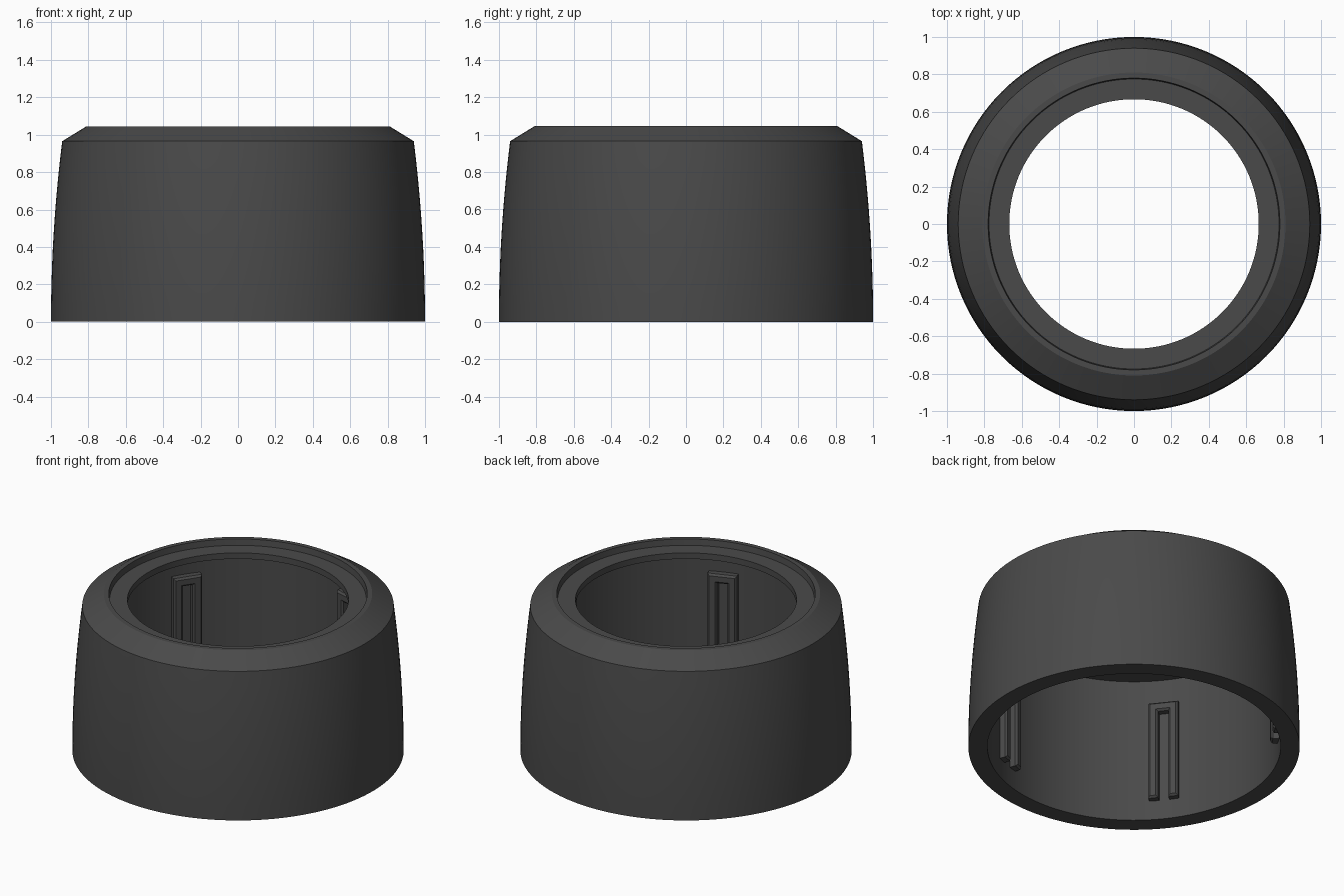
import bpy, bmesh, math
from mathutils import Matrix

if "Cube" in bpy.data.objects:
    bpy.data.objects.remove(bpy.data.objects["Cube"])

charcoal = bpy.data.materials.new("charcoal plastic")
charcoal.diffuse_color = (0.068, 0.068, 0.068, 1)
charcoal.use_nodes = True
charcoal.node_tree.nodes["Principled BSDF"].inputs["Base Color"].default_value = charcoal.diffuse_color

WALL = 0.885      # inner wall radius
CLIPS = 5
SEGMENTS = 128


def finish(bm, name):
    bmesh.ops.recalc_face_normals(bm, faces=bm.faces)
    mesh = bpy.data.meshes.new(name)
    bm.to_mesh(mesh)
    bm.free()
    mesh.materials.append(charcoal)
    obj = bpy.data.objects.new(name, mesh)
    bpy.context.collection.objects.link(obj)
    bpy.ops.object.select_all(action='DESELECT')
    obj.select_set(True)
    bpy.context.view_layer.objects.active = obj
    bpy.ops.object.shade_smooth_by_angle(angle=math.radians(20))
    return obj


# Shell: curved outer wall, chamfered rim, recessed lip and straight inner wall
outer = [(1 - 0.06 * (i / 10) ** 2, 0.965 * i / 10) for i in range(11)]
profile = outer + [(0.81, 1.045), (0.78, 1.045), (0.775, 1.005),
                   (0.667, 1.005), (0.667, 0.965), (WALL, 0.965), (WALL, 0)]
bm = bmesh.new()
rings = []
for r, z in profile:
    rings.append([bm.verts.new((r * math.cos(2 * math.pi * k / SEGMENTS),
                                r * math.sin(2 * math.pi * k / SEGMENTS), z))
                  for k in range(SEGMENTS)])
for a, b in zip(rings, rings[1:] + rings[:1]):
    for k in range(SEGMENTS):
        n = (k + 1) % SEGMENTS
        bm.faces.new((a[k], a[n], b[n], b[k]))
finish(bm, "shell_ring")

# Clips: bevelled inverted-U ribs spaced around the inner wall
U = [(-0.092, 0.13), (-0.032, 0.13), (-0.032, 0.73), (0.032, 0.73),
     (0.032, 0.13), (0.092, 0.13), (0.092, 0.79), (-0.092, 0.79)]
for i in range(CLIPS):
    bm = bmesh.new()
    face = bm.faces.new([bm.verts.new((WALL + 0.01, y, z)) for y, z in U])
    ext = bmesh.ops.extrude_face_region(bm, geom=[face])
    front = [v for v in ext["geom"] if isinstance(v, bmesh.types.BMVert)]
    bmesh.ops.translate(bm, verts=front, vec=(-0.06, 0, 0))
    edges = [e for e in bm.edges if all(v in front for v in e.verts)]
    bmesh.ops.bevel(bm, geom=edges, offset=0.012, segments=1, affect='EDGES')
    turn = Matrix.Rotation(math.radians(2 + 360 / CLIPS * i), 4, 'Z')
    bmesh.ops.transform(bm, matrix=turn, verts=bm.verts)
    finish(bm, f"inner_clip_{i + 1}")
